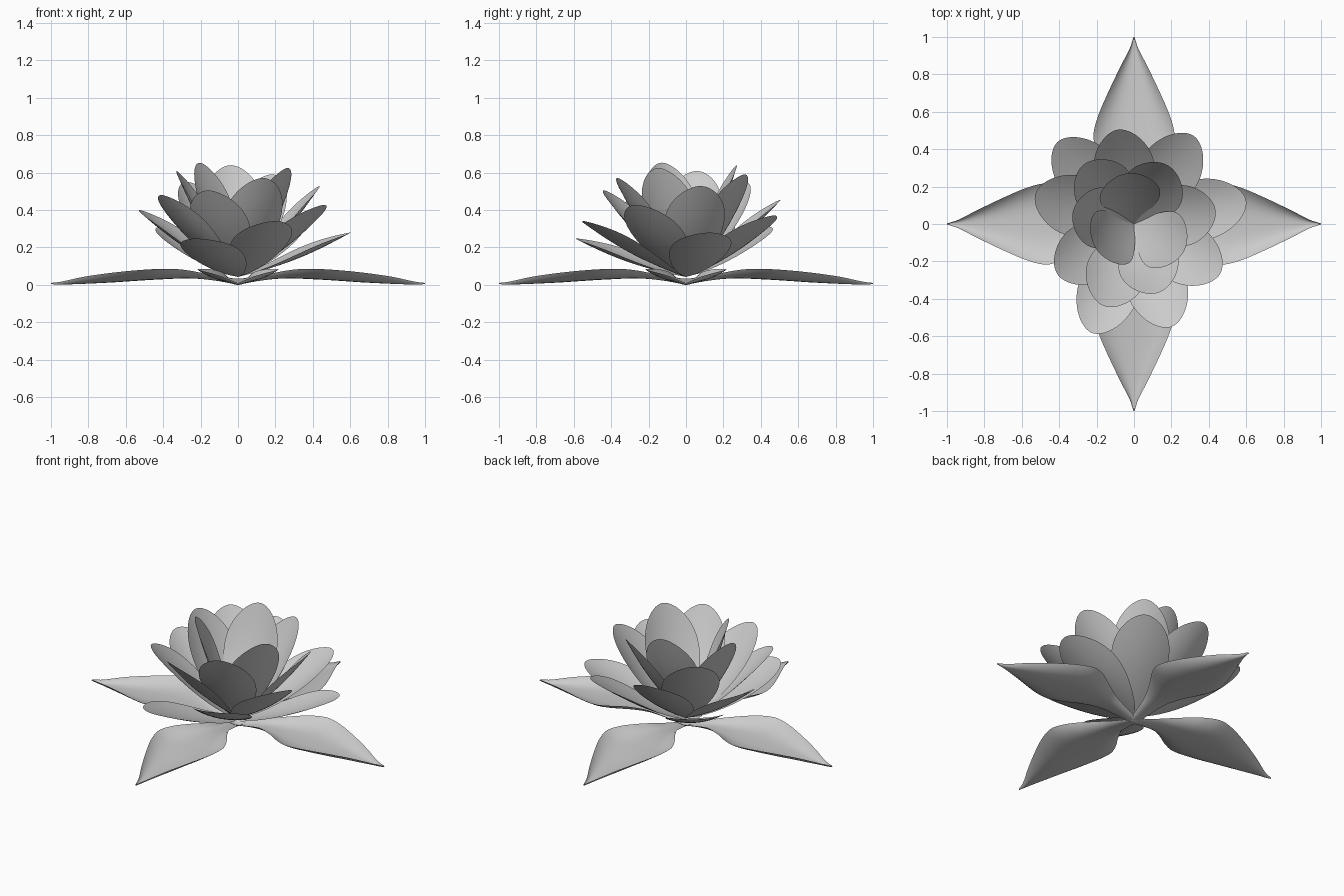
import bpy, math
from mathutils import Matrix, Vector

if "Cube" in bpy.data.objects:
    bpy.data.objects.remove(bpy.data.objects["Cube"])


def interp(pts, x):
    # smooth (Catmull-Rom style) interpolation through profile points
    n = len(pts)
    for k in range(n - 1):
        (x0, y0), (x1, y1) = pts[k], pts[k + 1]
        if x <= x1:
            s = lambda i: ((pts[min(i + 1, n - 1)][1] - pts[max(i - 1, 0)][1]) /
                           (pts[min(i + 1, n - 1)][0] - pts[max(i - 1, 0)][0]))
            h = x1 - x0
            t = (x - x0) / h
            return ((2*t**3 - 3*t**2 + 1) * y0 + (t**3 - 2*t**2 + t) * h * s(k)
                    + (3*t**2 - 2*t**3) * y1 + (t**3 - t**2) * h * s(k + 1))
    return pts[-1][1]


def sheet(name, surf, nu, nv, matrix):
    # grid surface: surf(u in 0..1, v in -1..1) -> point
    verts = [matrix @ Vector(surf(i / nu, 2 * j / nv - 1))
             for i in range(nu + 1) for j in range(nv + 1)]
    w = nv + 1
    faces = [(i*w + j, (i+1)*w + j, (i+1)*w + j + 1, i*w + j + 1)
             for i in range(nu) for j in range(nv)]
    me = bpy.data.meshes.new(name)
    me.from_pydata(verts, [], faces)
    me.polygons.foreach_set("use_smooth", [True] * len(faces))
    me.update()
    ob = bpy.data.objects.new(name, me)
    bpy.context.collection.objects.link(ob)
    return ob


# Petal: egg-shaped, gently cupped blade with a round tip
LENGTH, HALF_WIDTH = 0.657, 0.163


def petal(u, v):
    t = 1 - (1 - u) ** 1.9          # denser rows towards the round tip
    k = max(0.0, math.sin(math.pi * t ** 1.38)) ** 0.53
    sag = -0.025 * math.sin(math.pi * t)
    return (LENGTH * t, HALF_WIDTH * k * v, sag + 0.036 * (k * v) ** 2)


# Six rings of three petals, each ring steeper and turned by about 40 degrees
azimuths = [249, 12, 133, 290, 56, 163, 330, 100, 213,
            250, 10, 131, 290, 60, 170, 331, 98, 212]
for i, az in enumerate(azimuths):
    elev = 18.2 + 2.95 * i
    m = (Matrix.Translation((0, 0, 0.042))
         @ Matrix.Rotation(math.radians(az), 4, 'Z')
         @ Matrix.Rotation(math.radians(-elev), 4, 'Y'))
    sheet(f"petal_{i + 1:02d}", petal, 24, 12, m)

# Leaf: narrow neck, broad middle, drawn-out point, edges curled up
leaf_width = [(0, .03), (.1, .05), (.2, .08), (.3, .135), (.38, .187), (.46, .217),
              (.56, .198), (.7, .14), (.85, .068), (.94, .022), (1, .003)]
leaf_mid = [(0, 0), (.12, .022), (.25, .034), (.45, .027), (.7, .011), (.95, .001), (1, .004)]
leaf_edge = [(0, .01), (.12, .042), (.22, .069), (.35, .085), (.55, .077),
             (.8, .047), (.95, .016), (1, .01)]


def leaf(u, v):
    w, lo, hi = (interp(p, u) for p in (leaf_width, leaf_mid, leaf_edge))
    a = math.sin(v * math.pi / 2)   # columns crowd towards the curled rim
    return (u, max(w, 0) * a, max(lo, 0) + (hi - lo) * abs(a) ** 3.2)


for k in range(4):
    sheet(f"leaf_{k + 1}", leaf, 40, 16, Matrix.Rotation(k * math.pi / 2, 4, 'Z'))
